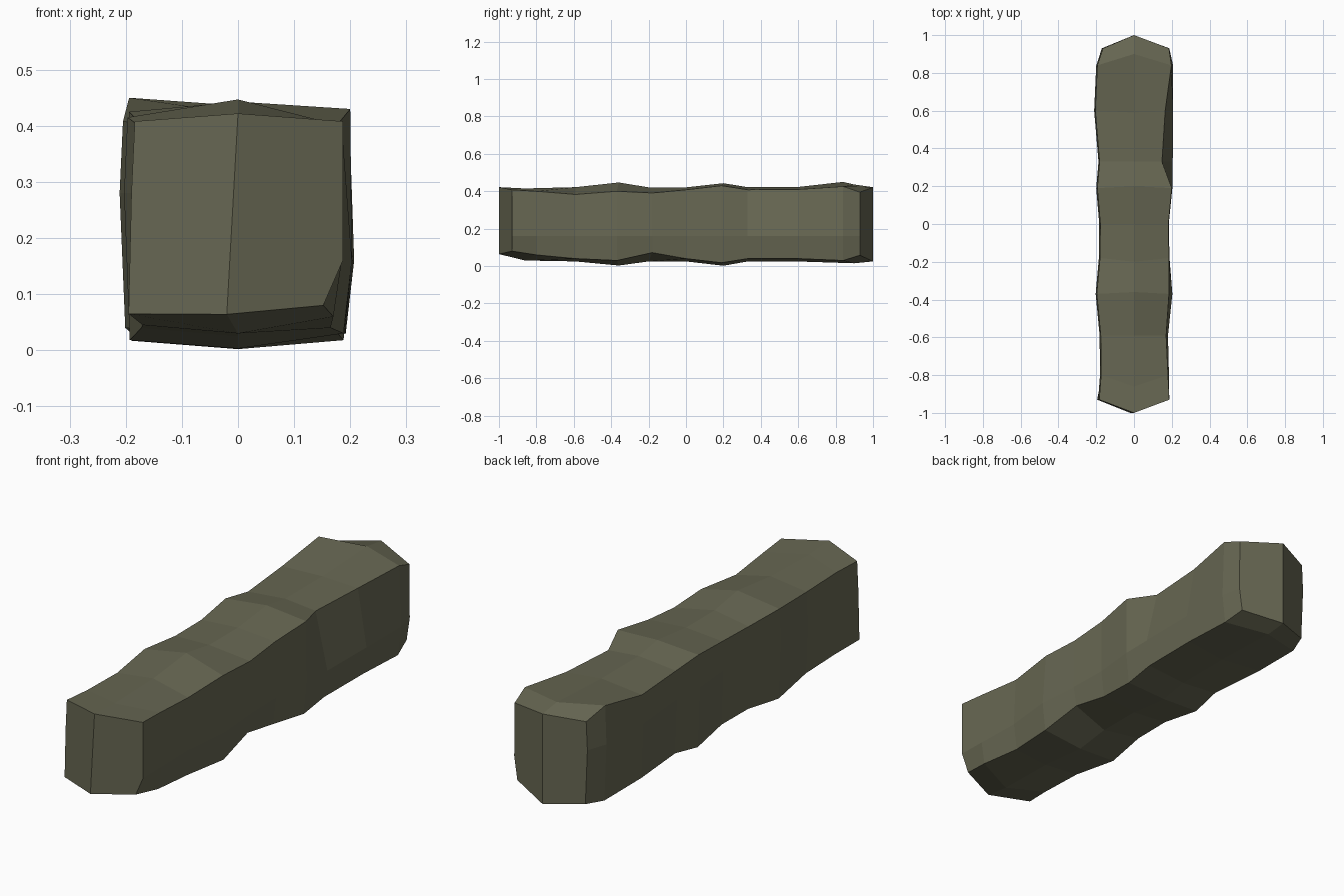
import bpy, bmesh

# Rough-hewn stone beam: faceted rings lofted along y
# y centre, y sides, left x, right x, top right x, then z of
# bottom centre, bottom right, top right, top centre, top left
SECTIONS = [
    (-1.00, -0.93, -0.190, 0.187, 0.187, 0.064, 0.08, 0.408, 0.422, 0.408),
    (-0.86, -0.80, -0.180, 0.185, 0.180, 0.030, 0.06, 0.400, 0.415, 0.405),
    (-0.59, -0.59, -0.182, 0.180, 0.170, 0.025, 0.04, 0.383, 0.422, 0.400),
    (-0.36, -0.37, -0.203, 0.203, 0.185, 0.003, 0.03, 0.400, 0.447, 0.415),
    (-0.20, -0.18, -0.186, 0.188, 0.185, 0.025, 0.072, 0.391, 0.421, 0.405),
    (0.00, 0.00, -0.184, 0.184, 0.182, 0.025, 0.04, 0.408, 0.421, 0.408),
    (0.20, 0.19, -0.200, 0.203, 0.200, 0.002, 0.018, 0.430, 0.443, 0.425),
    (0.33, 0.33, -0.188, 0.205, 0.148, 0.025, 0.04, 0.408, 0.422, 0.405),
    (0.59, 0.60, -0.211, 0.207, 0.165, 0.025, 0.04, 0.410, 0.422, 0.408),
    (0.90, 0.84, -0.200, 0.207, 0.198, 0.015, 0.03, 0.426, 0.436, 0.450),
    (1.00, 0.93, -0.170, 0.187, 0.185, 0.025, 0.058, 0.395, 0.422, 0.405),
]

stone = bpy.data.materials.new("olive grey stone")
stone.diffuse_color = (0.135, 0.135, 0.085, 1)

bm = bmesh.new()
rings = []
for i, (yc, ye, xl, xr, xt, zb, zbr, ztr, ztc, ztl) in enumerate(SECTIONS):
    first = i == 0
    mid = 0.16
    xbr = 0.152 if first else xr - 0.015      # chipped lower front corner
    xbl = xl - 0.005 if first else xl + 0.01
    zbl = 0.065 if first else zb + 0.015
    pts = [(-0.02 if first else 0, yc, zb), (xbr, ye, zbr), (xr, ye, mid),
           (xt, ye, ztr), (0, yc, ztc), (xl + 0.006, ye, ztl),
           (xl, ye, 0.28), (xbl, ye, zbl)]
    rings.append([bm.verts.new(p) for p in pts])

# Side facets
for a, b in zip(rings, rings[1:]):
    for k in range(8):
        n = (k + 1) % 8
        bm.faces.new((a[k], a[n], b[n], b[k]))

# Wedge-shaped ends
for r in (rings[0], rings[-1]):
    bm.faces.new(r[:5])
    bm.faces.new(r[4:] + r[:1])

bmesh.ops.recalc_face_normals(bm, faces=bm.faces)
mesh = bpy.data.meshes.new("stone_beam")
bm.to_mesh(mesh)
bm.free()
mesh.materials.append(stone)
beam = bpy.data.objects.new("stone_beam", mesh)
bpy.context.collection.objects.link(beam)
